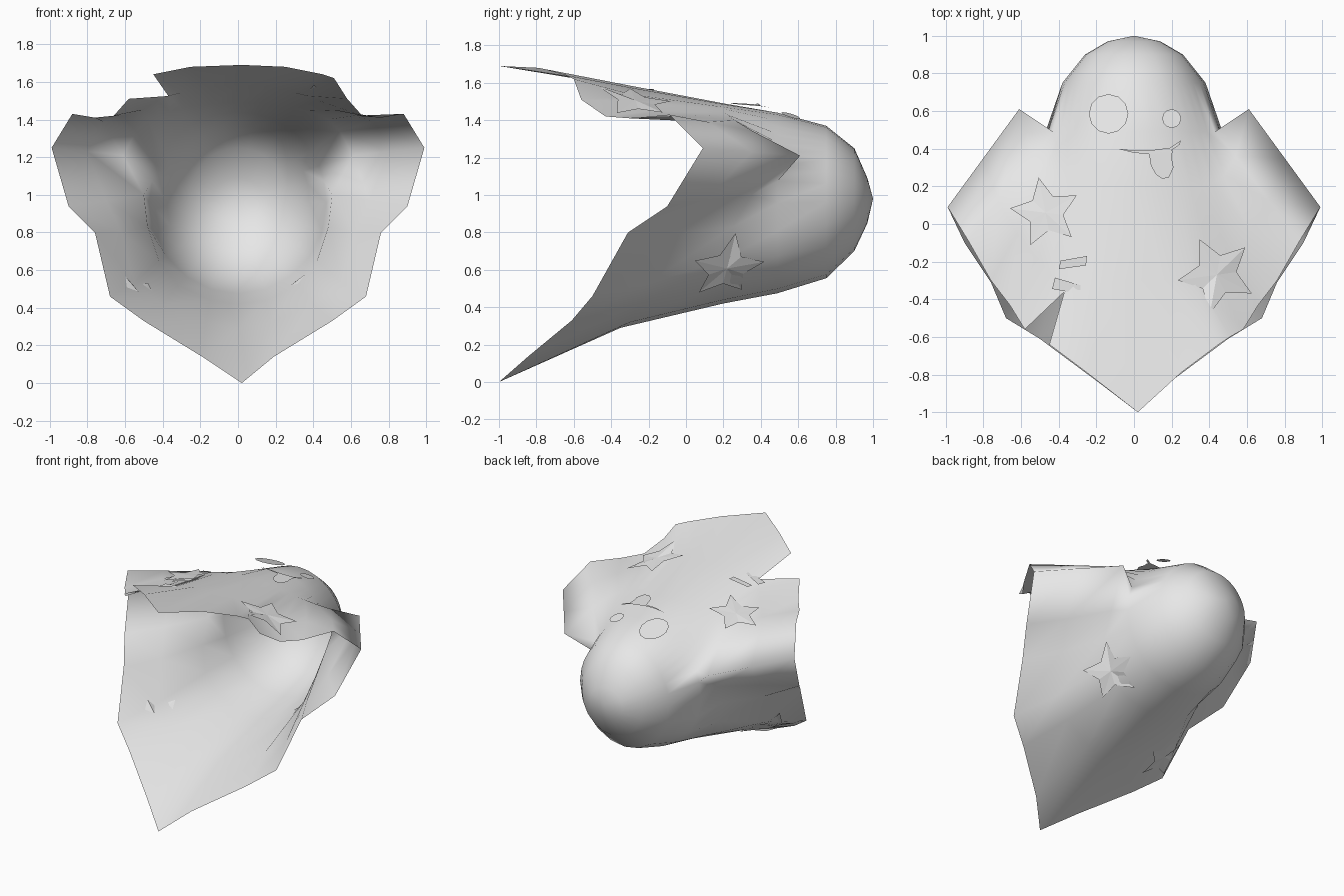
import bpy, math
from mathutils import Vector
from mathutils.bvhtree import BVHTree

cube = bpy.data.objects.get("Cube")
if cube:
    bpy.data.objects.remove(cube, do_unlink=True)

grey = bpy.data.materials.new("light_grey")
grey.use_nodes = True
grey.diffuse_color = (0.8, 0.8, 0.8, 1)
grey.node_tree.nodes["Principled BSDF"].inputs["Base Color"].default_value = (0.8, 0.8, 0.8, 1)


def make_object(name, verts, faces, smooth=False):
    mesh = bpy.data.meshes.new(name)
    mesh.from_pydata([tuple(v) for v in verts], [], faces)
    mesh.materials.append(grey)
    for p in mesh.polygons:
        p.use_smooth = smooth
    mesh.update()
    obj = bpy.data.objects.new(name, mesh)
    bpy.context.collection.objects.link(obj)
    return obj


# Draped sheet: rings run from the crown of the head to the ragged hem.
# Each half ring goes from the top, round the +x side, to the bottom.
ANGLES = [0, 12, 24, 32, 40, 48, 56, 66, 76, 90, 108, 126, 144, 162, 180]


def head_ring(y, rx, z_low, z_high):
    mid, rz = (z_low + z_high) / 2, (z_high - z_low) / 2
    return [(rx * math.sin(math.radians(a)), y, mid + rz * math.cos(math.radians(a))) for a in ANGLES]


shoulder = [(0, .20, 1.49), (.12, .20, 1.485), (.24, .20, 1.47), (.30, .20, 1.46), (.36, .20, 1.445),
            (.42, .22, 1.43), (.48, .26, 1.40), (.54, .36, 1.34), (.61, .61, 1.21), (.50, .35, 1.0),
            (.48, .25, .83), (.42, .20, .65), (.32, .20, .52), (.15, .20, .44), (0, .20, .42)]
skirt = [(0, -.30, 1.585), (.16, -.30, 1.575), (.31, -.30, 1.54), (.37, -.36, 1.525), (.43, -.28, 1.50),
         (.51, -.18, 1.45), (.62, -.05, 1.42), (.72, .12, 1.39), (.80, .35, 1.23), (.70, .10, .97),
         (.62, -.05, .80), (.55, -.20, .53), (.40, -.25, .42), (.17, -.30, .32), (0, -.35, .29)]
hem = [(.02, -1, 1.69), (.25, -.79, 1.68), (.45, -.64, 1.64), (.51, -.60, 1.62), (.58, -.56, 1.51),
       (.66, -.43, 1.42), (.76, -.30, 1.41), (.88, -.09, 1.43), (.99, .09, 1.25), (.90, -.10, .94),
       (.76, -.31, .80), (.68, -.50, .46), (.50, -.61, .33), (.19, -.84, .14), (.02, -1, 0)]

rings = [head_ring(.97, .14, .85, 1.09), head_ring(.90, .26, .70, 1.25),
         head_ring(.75, .38, .555, 1.37), head_ring(.49, .47, .475, 1.44), shoulder, skirt, hem]
half = len(ANGLES)
count = 2 * half - 2
verts = [(0, 1, .98)]
for ring in rings:
    verts += ring + [(-x, y, z) for x, y, z in ring[-2:0:-1]]

TEAR = count - 3          # hem column pulled back to make the tear


def index(r, k):
    k %= count
    if r == len(rings) - 1 and k == TEAR:
        r -= 1
    return 1 + r * count + k


faces = []
for k in range(count):
    faces.append((0, index(0, k), index(0, k + 1)))
    for r in range(len(rings) - 1):
        quad = [index(r, k), index(r + 1, k), index(r + 1, k + 1), index(r, k + 1)]
        faces.append(tuple(dict.fromkeys(quad)))
used = sorted({i for f in faces for i in f})
remap = {old: new for new, old in enumerate(used)}
verts = [Vector(verts[i]) for i in used]
faces = [tuple(remap[i] for i in f) for f in faces]
make_object("ghost_sheet", verts, faces, smooth=True)
tree = BVHTree.FromPolygons(verts, faces)


# Five-pointed stars laid on the sheet
def star(name, centre, outward, radius, turn):
    d = Vector(outward).normalized()
    c = Vector(centre)
    v = Vector((0, 1, 0))
    u = v.cross(d).normalized()
    pts = [c]
    for i in range(10):
        a = math.radians(turn + 36 * i)
        r = radius if i % 2 == 0 else radius * .5
        pts.append(c + u * math.cos(a) * r + v * math.sin(a) * r)
    laid = []
    for p in pts:
        hit = tree.ray_cast(p + d * .5, -d, 1.0)[0]
        laid.append((hit if hit else p) + d * .012)
    make_object(name, laid, [(0, i + 1, (i + 1) % 10 + 1) for i in range(10)])


star("star_top_right", (-.47, .06, 1.45), (0, 0, 1), .19, 101)
star("star_top_left", (.44, -.27, 1.5), (0, 0, 1), .21, 116)
star("star_side_left", (.45, .22, .56), (.75, 0, -.66), .20, 95)
star("star_side_right", (-.50, -.27, .47), (-.75, 0, -.66), .19, 80)


# Flat plates for the face and patches, at a height given by a rule
def plate(name, outline, height):
    make_object(name, [(x, y, height(x, y)) for x, y in outline], [tuple(range(len(outline)))])


def disc(cx, cy, r, n):
    return [(cx + r * math.cos(math.tau * i / n), cy + r * math.sin(math.tau * i / n)) for i in range(n)]


plate("large_eye", disc(-.135, .585, .105, 12), lambda x, y: 1.475 - .35 * (y - .48))
plate("small_eye", disc(.20, .56, .05, 12), lambda x, y: 1.425 - .30 * (y - .56) - .2 * (x - .2))
face_height = lambda x, y: 1.50 - .08 * (y - .24) - .06 * abs(x)
plate("mouth", [(-.09, .40), (0, .378), (.10, .37), (.19, .385), (.24, .42), (.25, .445),
                (.19, .405), (.08, .39), (-.01, .392)], face_height)
plate("tongue", [(.08, .372), (.09, .31), (.115, .265), (.15, .24), (.185, .247), (.21, .30),
                 (.20, .35), (.205, .392)], face_height)

# Two strips beside the tear
for name, outline in (("upper_strip", [(-.40, -.24), (-.255, -.22), (-.25, -.17), (-.39, -.195)]),
                      ("lower_strip", [(-.435, -.345), (-.285, -.372), (-.285, -.325), (-.42, -.285)])):
    plate(name, outline, lambda x, y: 1.545 + .25 * (x + .34))
